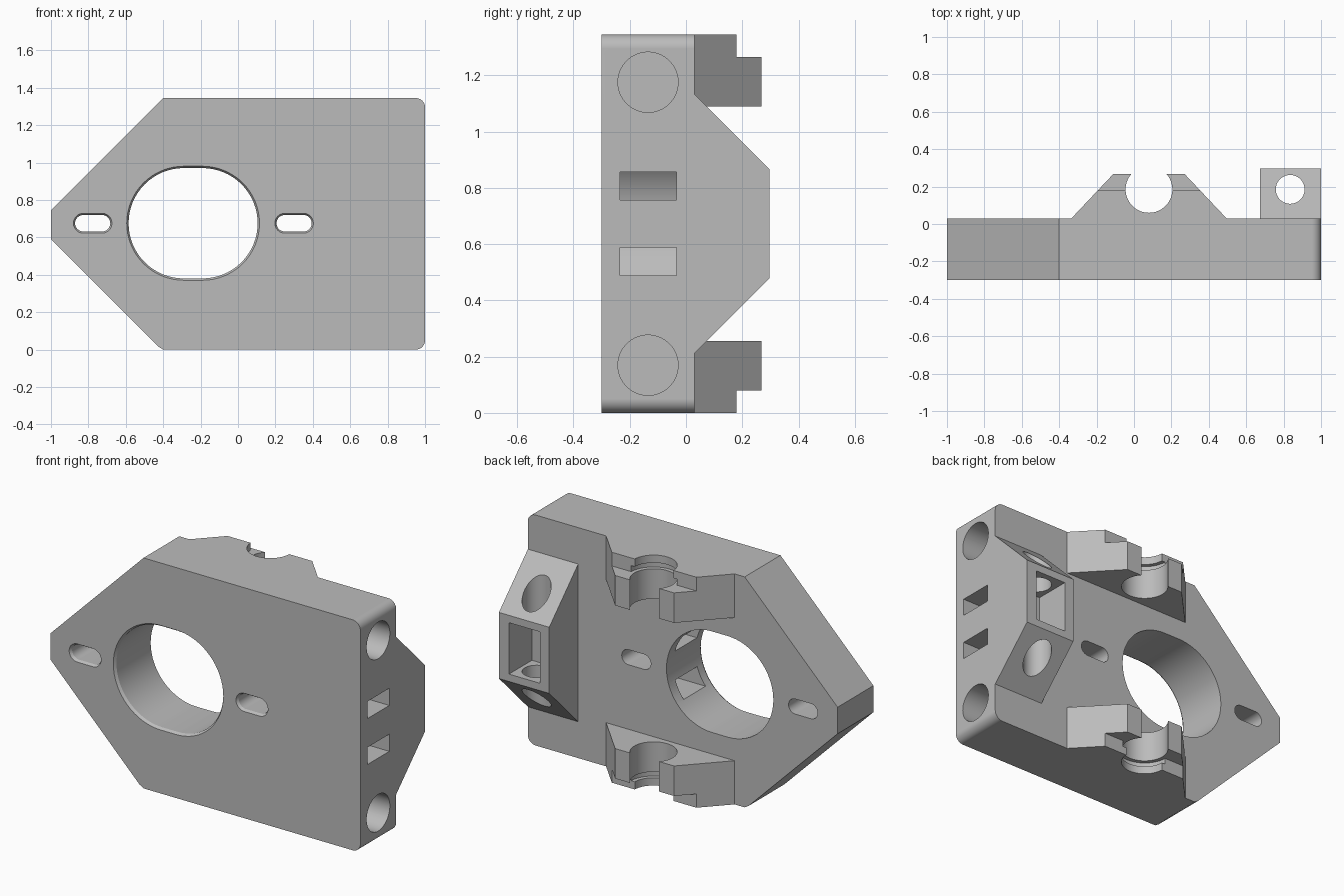
import bpy, bmesh, math

if "Cube" in bpy.data.objects:
    bpy.data.objects.remove(bpy.data.objects["Cube"])

H = 1.345            # overall height
MID = H / 2
FRONT, BACK = -0.3, 0.03

grey = bpy.data.materials.new("plain grey")
grey.use_nodes = True
grey.diffuse_color = (0.5, 0.5, 0.5, 1)
grey.node_tree.nodes["Principled BSDF"].inputs["Base Color"].default_value = (0.5, 0.5, 0.5, 1)

AXES = {
    "x": lambda u, v, t: (t, u, v),
    "y": lambda u, v, t: (u, t, v),
    "z": lambda u, v, t: (u, v, t),
}


def loft(name, axis, start, a, end, b):
    """Solid between two matching profiles at distances a and b along an axis."""
    place = AXES[axis]
    bm = bmesh.new()
    lo = [bm.verts.new(place(u, v, a)) for u, v in start]
    hi = [bm.verts.new(place(u, v, b)) for u, v in end]
    bm.faces.new(lo)
    bm.faces.new(hi)
    n = len(lo)
    for i in range(n):
        j = (i + 1) % n
        bm.faces.new((lo[i], lo[j], hi[j], hi[i]))
    bmesh.ops.recalc_face_normals(bm, faces=bm.faces)
    mesh = bpy.data.meshes.new(name)
    bm.to_mesh(mesh)
    bm.free()
    mesh.materials.append(grey)
    obj = bpy.data.objects.new(name, mesh)
    bpy.context.collection.objects.link(obj)
    return obj


def prism(name, axis, profile, a, b):
    return loft(name, axis, profile, a, profile, b)


def arc(cu, cv, r, start, stop, steps):
    return [(cu + r * math.cos(math.radians(start + (stop - start) * i / steps)),
             cv + r * math.sin(math.radians(start + (stop - start) * i / steps)))
            for i in range(steps + 1)]


def circle(cu, cv, r):
    return arc(cu, cv, r, 0, 360, 64)[:-1]


def stadium(cu, cv, half, r):
    return arc(cu + half, cv, r, -90, 90, 32) + arc(cu - half, cv, r, 90, 270, 32)


def rect(u0, u1, v0, v1):
    return [(u0, v0), (u1, v0), (u1, v1), (u0, v1)]


def activate(obj):
    bpy.ops.object.select_all(action="DESELECT")
    obj.select_set(True)
    bpy.context.view_layer.objects.active = obj


def cut(obj, cutters):
    """Subtract each cutter, then discard it."""
    activate(obj)
    for c in cutters:
        mod = obj.modifiers.new("cut", "BOOLEAN")
        mod.operation = "DIFFERENCE"
        mod.solver = "EXACT"
        mod.object = c
        bpy.ops.object.modifier_apply(modifier=mod.name)
        bpy.data.objects.remove(c)


def finish(obj):
    activate(obj)
    bpy.ops.object.shade_smooth_by_angle(angle=math.radians(25))
    mod = obj.modifiers.new("even shading", "WEIGHTED_NORMAL")
    mod.keep_sharp = True


# Main plate with pointed side and rounded corners
R = 0.05
outline = ([(-1, 0.59), (-0.425, 0.015), (-0.40, 0)]
           + arc(1 - R, R, R, -90, 0, 10)
           + arc(1 - R, H - R, R, 0, 90, 10)
           + [(-0.40, H), (-1, 0.745)])
plate = prism("main_plate", "y", outline, FRONT, BACK)

# Large opening and two mounting slots, each with a chamfered front rim
holes = []
for cx, half, r, rim in ((-0.24, 0.05, 0.295, 0.01), (-0.777, 0.05, 0.044, 0.009),
                         (0.30, 0.05, 0.044, 0.009)):
    holes.append(prism("opening", "y", stadium(cx, MID + 0.003, half, r), FRONT - 0.1, BACK + 0.1))
    holes.append(loft("rim", "y", stadium(cx, MID + 0.003, half, r + 2 * rim), FRONT - 0.015,
                      stadium(cx, MID + 0.003, half, r), FRONT + 0.015))

# Rod sockets and belt channels entering from the flat side
for side in (-1, 1):
    holes.append(prism("socket", "x", circle(-0.135, MID + side * 0.503, 0.107), -0.2, 1.1))
    zc = MID + side * 0.134
    holes.append(prism("channel", "x", rect(-0.235, -0.033, zc - 0.05, zc + 0.05), -0.1, 1.1))
cut(plate, holes)
finish(plate)

# Open clamps for the upright rod, mirrored bottom to top
CX, CY = 0.08, 0.185
for name, z in (("lower_rod_clamp", lambda t: t), ("upper_rod_clamp", lambda t: H - t)):
    clamp = prism(name, "z", [(-0.335, BACK), (0.495, BACK), (0.27, 0.268), (-0.11, 0.268)],
                  z(0), z(0.255))
    cut(clamp, [
        prism("step", "z", rect(-1, 1, 0.18, 0.5), z(-0.1), z(0.08)),
        prism("bore", "z", circle(CX, CY, 0.125), z(-0.1), z(0.4)),
        prism("groove", "z", circle(CX, CY, 0.148), z(0.045), z(0.08)),
    ])
    finish(clamp)

# Nut block with sloped ends, pocket and screw bore
block = prism("nut_block", "x", [(BACK, MID - 0.46), (0.297, MID - 0.193),
                                 (0.297, MID + 0.193), (BACK, MID + 0.46)], 0.675, 1)
cut(block, [
    prism("bore", "z", circle(0.835, 0.185, 0.077), -0.1, H + 0.1),
    prism("pocket", "y", rect(0.735, 0.935, MID - 0.15, MID + 0.15), 0.085, 0.5),
])
finish(block)
